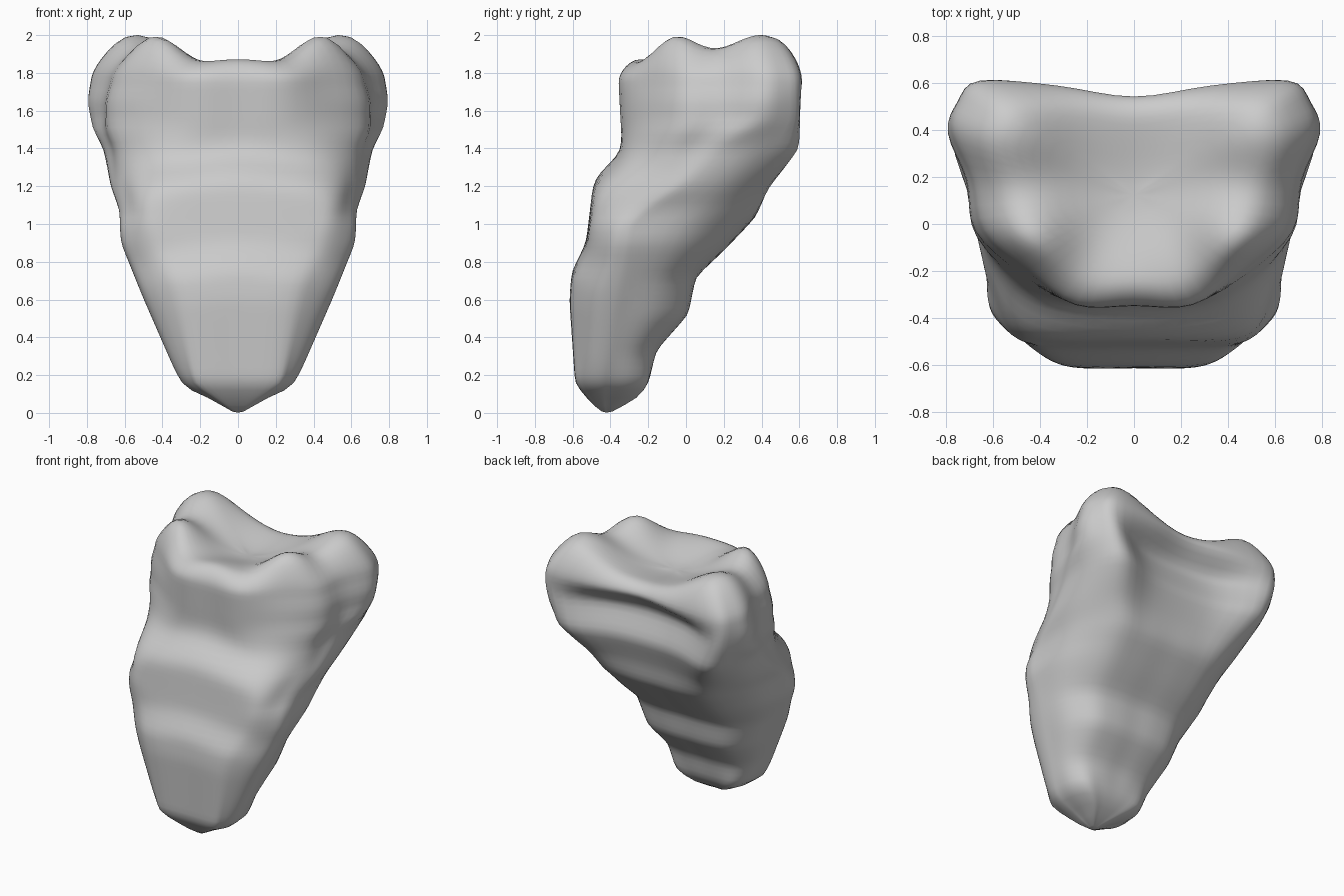
import bpy
import bmesh
import math
from mathutils import Vector

old_cube = bpy.data.objects.get("Cube")
if old_cube:
    bpy.data.objects.remove(old_cube, do_unlink=True)

# Silhouette curves: (height, value) pairs
FRONT = [(0, -.44), (.04, -.49), (.15, -.585), (.6, -.615), (.75, -.605),
         (.9, -.53), (1.22, -.49), (1.28, -.45), (1.37, -.355), (1.45, -.335), (1.78, -.35)]
BACK = [(0, -.4), (.08, -.26), (.15, -.2), (.33, -.16), (.52, .01), (.72, .05),
        (.86, .2), (1.05, .38), (1.2, .45), (1.4, .605), (1.8, .615)]
HOLLOW = [(1.05, 0), (1.2, .04), (1.4, .12), (1.62, .2), (1.76, .06)]
TROUGH = [(1.62, .8), (1.76, .25)]
WIDTH = [(0, .02), (.08, .15), (.13, .28), (.25, .34), (.6, .49), (.9, .615),
         (1.07, .625), (1.2, .675), (1.4, .71), (1.5, .77), (1.65, .8), (1.8, .77)]
WIDEST_Y = [(0, -.42), (.3, -.38), (.6, -.31), (1, -.24), (1.12, -.1), (1.2, .02),
            (1.4, .2), (1.55, .38), (1.8, .4)]
FRONT_PANEL = [(0, .01), (.15, .2), (.6, .26), (1.1, .38), (1.3, .33), (1.5, .25)]
BACK_PANEL = [(0, .01), (.15, .22), (.5, .31), (.9, .4), (1.1, .44), (1.4, .58), (1.7, .66)]
BACK_ROUND = [(.1, 0), (.3, .03), (1, .04), (1.3, 0)]
SHOULDER = [(1, .96), (1.15, .9), (1.5, .88), (1.76, .83)]
BULGE = [(.75, .08), (1.1, .2), (1.4, .1), (1.76, .03)]
PINCH = [(1, .1), (1.4, 0), (1.6, -.06)]

WALL_TOP = 1.75
WALL_RINGS = 44
CAP_RINGS = 16
CAP_EDGE = .74
STEPS = 4
CAP_CENTRE = Vector((0, .12))


def curve(keys, z):
    """Value of a silhouette curve at a height."""
    if z <= keys[0][0]:
        return keys[0][1]
    for (low, start), (high, end) in zip(keys, keys[1:]):
        if z <= high:
            return start + (end - start) * (z - low) / (high - low)
    return keys[-1][1]


def spline(before, start, end, after, t):
    """Point on a smooth curve that passes through its control points."""
    return (start * 2 + (end - before) * t
            + (before * 2 - start * 5 + end * 4 - after) * t ** 2
            + (start * 3 - before - end * 3 + after) * t ** 3) / 2


def bowed_middle(start, end, bow):
    """Midpoint of a side, pushed outward by a share of its length."""
    along = end - start
    return start + along / 2 + Vector((along.y, -along.x)) * bow


def section(z):
    """Closed, mirrored horizontal outline at a height."""
    front, back = curve(FRONT, z), curve(BACK, z)
    width, widest_y = curve(WIDTH, z), curve(WIDEST_Y, z)
    hollow, back_x = curve(HOLLOW, z), curve(BACK_PANEL, z)
    # The front steps arch: they sit lower towards the sides
    panel = Vector((curve(FRONT_PANEL, z), max(front, curve(FRONT, z + .04))))
    side_front = max(front, curve(FRONT, z + .1))
    shoulder = Vector((width * curve(SHOULDER, z),
                       side_front + (widest_y - side_front) * .43))
    widest = Vector((width, widest_y))
    back_corner = Vector((back_x, back - curve(BACK_ROUND, z)))
    half = [Vector((0, front)), panel,
            bowed_middle(panel, shoulder, curve(BULGE, z)), shoulder,
            bowed_middle(shoulder, widest, curve(PINCH, z)), widest,
            bowed_middle(widest, back_corner, .13), back_corner,
            Vector((back_x * .5, back - hollow * curve(TROUGH, z))),
            Vector((0, back - hollow))]
    loop = half + [Vector((-p.x, p.y)) for p in reversed(half[1:-1])]
    count = len(loop)
    return [spline(loop[i - 1], loop[i], loop[(i + 1) % count],
                   loop[(i + 2) % count], step / STEPS)
            for i in range(count) for step in range(STEPS)]


def hump(x, y, centre_x, centre_y, spread):
    return math.exp(-((abs(x) - centre_x) ** 2 + (y - centre_y) ** 2) / spread ** 2)


def roof(x, y):
    """Dished top with a raised lobe at each corner."""
    return (1.84 + .165 * hump(x, y, .54, .4, .24) + .16 * hump(x, y, .44, -.06, .18)
            + .04 * hump(x, y, 0, -.27, .2) - .05 * hump(x, y, 0, .15, .25))


# Wall rings, then cap rings that shrink towards the centre of the top
rings = []
for i in range(WALL_RINGS + 1):
    z = WALL_TOP * i / WALL_RINGS
    rings.append([(p.x, p.y, z) for p in section(z)])
top = section(WALL_TOP)
for i in range(1, CAP_RINGS):
    scale = math.cos(math.pi / 2 * i / CAP_RINGS)
    edge = max(0, (scale - CAP_EDGE) / (1 - CAP_EDGE))
    rise = math.sqrt(1 - edge ** 2)
    ring = []
    for p in top:
        q = CAP_CENTRE + (p - CAP_CENTRE) * scale
        ring.append((q.x, q.y, WALL_TOP + (roof(q.x, q.y) - WALL_TOP) * rise))
    rings.append(ring)

bm = bmesh.new()
loops = [[bm.verts.new(point) for point in ring] for ring in rings]
count = len(top)
for lower, upper in zip(loops, loops[1:]):
    for i in range(count):
        j = (i + 1) % count
        bm.faces.new((lower[i], lower[j], upper[j], upper[i]))

# Bottom tip and middle of the top
tip = bm.verts.new((0, -.42, 0))
middle = bm.verts.new((*CAP_CENTRE, roof(*CAP_CENTRE)))
for i in range(count):
    j = (i + 1) % count
    bm.faces.new((tip, loops[0][j], loops[0][i]))
    bm.faces.new((middle, loops[-1][i], loops[-1][j]))

# Soften the creases between levels
for _ in range(2):
    bmesh.ops.smooth_vert(bm, verts=bm.verts, factor=.4,
                          use_axis_x=True, use_axis_y=True, use_axis_z=True)
bmesh.ops.recalc_face_normals(bm, faces=bm.faces)

mesh = bpy.data.meshes.new("body")
bm.to_mesh(mesh)
bm.free()
body = bpy.data.objects.new("body", mesh)
bpy.context.collection.objects.link(body)

# Plain grey surface
grey = bpy.data.materials.new("grey")
grey.use_nodes = True
colour = (.6, .6, .6, 1)
grey.diffuse_color = colour
grey.node_tree.nodes["Principled BSDF"].inputs["Base Color"].default_value = colour
mesh.materials.append(grey)

bpy.context.view_layer.objects.active = body
body.select_set(True)
bpy.ops.object.shade_smooth()
